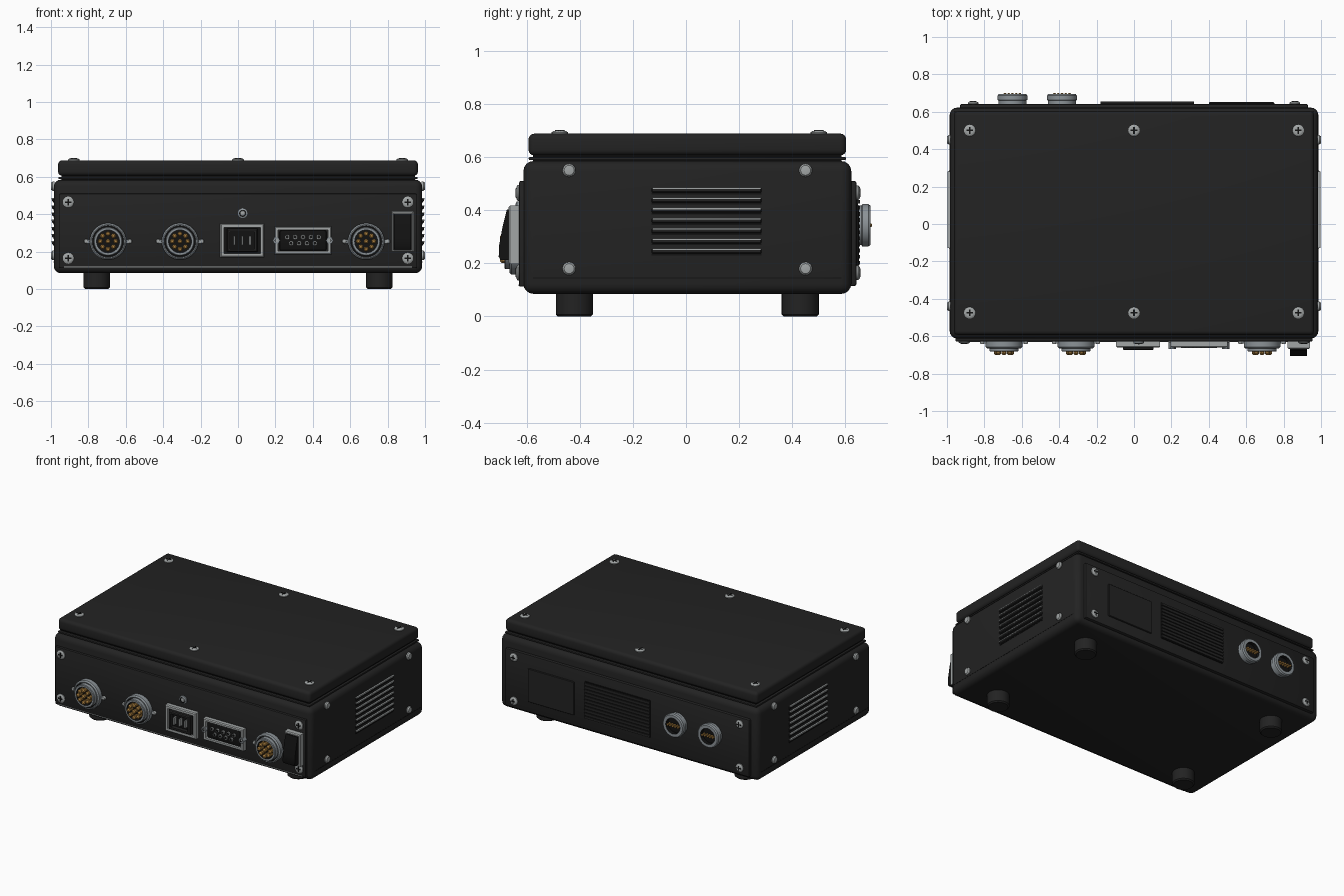
import bpy, bmesh, math
from mathutils import Vector

if "Cube" in bpy.data.objects:
    bpy.data.objects.remove(bpy.data.objects["Cube"])


def material(name, r, g, b):
    m = bpy.data.materials.new(name)
    m.diffuse_color = (r, g, b, 1)
    m.use_nodes = True
    m.node_tree.nodes["Principled BSDF"].inputs["Base Color"].default_value = m.diffuse_color
    return m


CASE = material("case black", 0.0165, 0.0165, 0.0165)
DARK = material("deep black", 0.006, 0.006, 0.006)
STEEL = material("steel grey", 0.36, 0.38, 0.38)
SHELL = material("connector grey", 0.26, 0.29, 0.31)
GOLD = material("gold", 0.42, 0.22, 0.05)
FRONT, BACK, UP = Vector((0, -1, 0)), Vector((0, 1, 0)), Vector((0, 0, 1))


def finish(name, bm, mats, smooth=True):
    bmesh.ops.recalc_face_normals(bm, faces=bm.faces)
    me = bpy.data.meshes.new(name)
    bm.to_mesh(me)
    bm.free()
    for m in mats:
        me.materials.append(m)
    ob = bpy.data.objects.new(name, me)
    bpy.context.collection.objects.link(ob)
    if smooth:
        bpy.ops.object.select_all(action='DESELECT')
        ob.select_set(True)
        bpy.context.view_layer.objects.active = ob
        bpy.ops.object.shade_smooth_by_angle(angle=math.radians(35))
    return ob


def box(name, x, y, z, mat, bevel=0, segs=3):
    bm = bmesh.new()
    bmesh.ops.create_cube(bm, size=1)
    for v in bm.verts:
        for i, (a, b) in enumerate((x, y, z)):
            v.co[i] = a if v.co[i] < 0 else b
    if bevel:
        bmesh.ops.bevel(bm, geom=bm.edges[:], offset=bevel, segments=segs,
                        profile=0.5, affect='EDGES')
    return finish(name, bm, [mat], bool(bevel))


def lathe(name, pos, axis, profile, segs=24):
    """Turned part: profile of (radius, height, material of the band that follows)."""
    bm = bmesh.new()
    q = Vector(axis).to_track_quat('Z', 'Y')
    mats, rings = [], []
    for r, h, m in profile:
        if m not in mats:
            mats.append(m)
        n = segs if r > 0 else 1
        rings.append([bm.verts.new(Vector(pos) + q @ Vector((
            r * math.cos(2 * math.pi * i / segs), r * math.sin(2 * math.pi * i / segs), h)))
            for i in range(n)])
    for k, (a, b) in enumerate(zip(rings, rings[1:])):
        for i in range(segs):
            j = (i + 1) % segs
            low = [a[0]] if len(a) == 1 else [a[i], a[j]]
            high = [b[0]] if len(b) == 1 else [b[j], b[i]]
            bm.faces.new(low + high).material_index = mats.index(profile[k][2])
    return finish(name, bm, mats)


def frame(name, x, z, y0, y1, w, mat):
    """Rectangular bezel on the front panel, with an open middle."""
    bm = bmesh.new()
    loops = []
    for inset, y in ((0, y0), (0, y1 + 0.006), (0.006, y1), (w, y1), (w, y0)):
        loops.append([bm.verts.new((px, y, pz)) for px, pz in (
            (x[0] + inset, z[0] + inset), (x[1] - inset, z[0] + inset),
            (x[1] - inset, z[1] - inset), (x[0] + inset, z[1] - inset))])
    for a, b in zip(loops, loops[1:]):
        for i in range(4):
            j = (i + 1) % 4
            bm.faces.new((a[i], a[j], b[j], b[i]))
    return finish(name, bm, [mat], False)


def screw(name, pos, axis, r, h, cross=True):
    lathe(name, pos, axis, [(r, 0, STEEL), (r, h * 0.5, STEEL), (r * 0.75, h * 0.95, STEEL),
                            (r * 0.6, h, STEEL), (0, h, STEEL)], 16)
    if cross:
        n = Vector(axis)
        u = Vector((1, 0, 0))
        for a, b in ((u, n.cross(u)), (n.cross(u), u)):
            half = a * r * 0.58 + b * r * 0.13
            c = Vector(pos) + n * h
            lo, hi = c - half - n * 0.003, c + half + n * 0.002
            box(name + "_slot", *[sorted((lo[i], hi[i])) for i in range(3)], DARK)


# Case: lower body, seam ring and lid
box("lower_body", (-0.985, 0.985), (-0.612, 0.622), (0.085, 0.585), CASE, 0.038, 4)
box("seam_neck", (-0.945, 0.945), (-0.575, 0.585), (0.55, 0.64), DARK)
box("seam_ring", (-0.96, 0.96), (-0.592, 0.602), (0.588, 0.6), CASE, 0.004, 2)
box("lid", (-0.962, 0.962), (-0.593, 0.603), (0.606, 0.688), CASE, 0.022, 4)
box("front_panel", (-0.955, 0.955), (-0.628, -0.58), (0.112, 0.51), CASE, 0.006, 2)
box("front_panel_trim", (-0.93, 0.93), (-0.631, -0.62), (0.115, 0.121), STEEL)
box("back_panel", (-0.93, 0.93), (0.6, 0.642), (0.115, 0.51), CASE, 0.008, 2)

# Feet
for x in (-0.755, 0.755):
    for y in (-0.42, 0.43):
        lathe("foot", (x, y, 0), UP, [(0, 0, CASE), (0.062, 0, CASE), (0.07, 0.008, CASE),
                                      (0.07, 0.1, CASE)], 32)

# Screws on lid, front, back and sides
for x in (-0.878, 0, 0.878):
    for y in (-0.475, 0.5):
        screw("lid_screw", (x, y, 0.687), UP, 0.031, 0.012)
for z in (0.165, 0.465):
    for s in (-1, 1):
        screw("front_screw", (s * 0.907, -0.627, z), FRONT, 0.03, 0.012)
        screw("back_screw", (s * 0.86, 0.641, z), BACK, 0.028, 0.014)
for s in (-1, 1):
    for y in (-0.44, 0.45):
        for z in (0.18, 0.55):
            screw("side_screw", (s * 0.982, y, z), (s, 0, 0), 0.025, 0.018, False)
    # Side groove and louvres with bright upper lips
    box("side_groove", sorted((s * 0.98, s * 0.986)), (-0.575, 0.585), (0.143, 0.147), DARK)
    for i in range(7):
        z = 0.25 + i * 0.0383
        box("louvre", sorted((s * 0.97, s * 0.994)), (-0.13, 0.285), (z - 0.013, z + 0.004),
            CASE, 0.004, 1)
        box("louvre_lip", sorted((s * 0.97, s * 0.996)), (-0.127, 0.282), (z, z + 0.006), STEEL)
        box("louvre_gap", sorted((s * 0.97, s * 0.987)), (-0.13, 0.285), (z - 0.02, z - 0.013), DARK)

# Front round connectors
for x in (-0.695, -0.31, 0.685):
    c = Vector((x, -0.625, 0.255))
    lathe("round_connector", c, FRONT, [
        (0.098, 0, SHELL), (0.098, 0.032, SHELL), (0.09, 0.04, SHELL), (0.084, 0.04, DARK),
        (0.084, 0.025, DARK), (0.077, 0.025, SHELL), (0.077, 0.054, SHELL),
        (0.073, 0.058, SHELL), (0.061, 0.058, DARK), (0.061, 0.03, DARK), (0, 0.03, DARK)], 40)
    for i in range(9):
        a, r = (i * math.pi / 4, 0.041) if i < 8 else (0, 0)
        p = c + Vector((r * math.cos(a), 0, r * math.sin(a)))
        lathe("contact_pin", p, FRONT, [(0.013, 0.028, GOLD), (0.013, 0.068, GOLD),
                                        (0.007, 0.075, GOLD), (0, 0.075, GOLD)], 10)
    for s in (-1, 1):
        box("connector_ear", sorted((x + s * 0.09, x + s * 0.112)), (-0.64, -0.62),
            (0.245, 0.265), SHELL)
        screw("ear_screw", (x + s * 0.116, -0.626, 0.255), FRONT, 0.013, 0.016, False)

# Indicator lamp
lathe("indicator_lamp", (0.025, -0.625, 0.405), FRONT, [
    (0.028, 0, SHELL), (0.028, 0.012, SHELL), (0.019, 0.016, DARK), (0.019, 0.008, DARK),
    (0.015, 0.008, STEEL), (0.013, 0.015, STEEL), (0, 0.019, STEEL)], 20)

# Power inlet
frame("inlet_bezel", (-0.095, 0.14), (0.17, 0.35), -0.625, -0.66, 0.021, STEEL)
box("inlet_back", (-0.08, 0.125), (-0.646, -0.62), (0.185, 0.335), DARK)
frame("inlet_collar", (-0.06, 0.105), (0.197, 0.323), -0.64, -0.674, 0.017, CASE)
for x in (-0.02, 0.0225, 0.065):
    box("inlet_prong", (x - 0.005, x + 0.005), (-0.672, -0.64), (0.235, 0.285), STEEL)

# Nine-pin data port
frame("data_port_bezel", (0.195, 0.5), (0.185, 0.335), -0.625, -0.66, 0.018, STEEL)
box("data_port_body", (0.222, 0.473), (-0.655, -0.62), (0.205, 0.315), DARK, 0.01, 2)
for n, z in ((5, 0.278), (4, 0.245)):
    for i in range(n):
        lathe("data_pin", (0.3475 + (i - (n - 1) / 2) * 0.042, -0.65, z), FRONT, [
            (0.013, 0, STEEL), (0.013, 0.014, STEEL), (0.008, 0.014, DARK),
            (0.008, 0.008, DARK), (0, 0.008, DARK)], 12)
for x in (0.205, 0.49):
    lathe("jack_post", (x, -0.63, 0.26), FRONT, [
        (0.02, 0, SHELL), (0.02, 0.038, SHELL), (0.01, 0.038, DARK), (0.01, 0.03, DARK),
        (0, 0.03, DARK)], 6)

# Rocker switch: bezel and tilted rocker extruded from a side profile
frame("rocker_bezel", (0.82, 0.94), (0.198, 0.417), -0.625, -0.668, 0.012, STEEL)
bm = bmesh.new()
side = [(-0.62, 0.212), (-0.698, 0.212), (-0.705, 0.225), (-0.703, 0.27), (-0.69, 0.34),
        (-0.674, 0.403), (-0.62, 0.403)]
face = bm.faces.new([bm.verts.new((0.834, y, z)) for y, z in side])
ext = bmesh.ops.extrude_face_region(bm, geom=[face])["geom"]
bmesh.ops.translate(bm, vec=(0.092, 0, 0), verts=[g for g in ext if isinstance(g, bmesh.types.BMVert)])
finish("rocker", bm, [DARK])

# Back connectors
for x in (-0.65, -0.385):
    c = Vector((x, 0.638, 0.343))
    lathe("back_connector", c, BACK, [
        (0.074, 0, SHELL), (0.074, 0.022, SHELL), (0.08, 0.026, SHELL), (0.08, 0.048, SHELL),
        (0.074, 0.056, SHELL), (0.054, 0.056, DARK), (0.054, 0.03, DARK), (0, 0.03, DARK)], 40)
    for i in range(5):
        lathe("back_pin", c + Vector(((i - 2) * 0.02, 0, 0)), BACK, [
            (0.007, 0.03, GOLD), (0.007, 0.06, GOLD), (0, 0.063, GOLD)], 8)

# Back cover plate and ventilation grille
box("back_cover_plate", (0.4, 0.75), (0.64, 0.651), (0.19, 0.42), CASE, 0.003, 1)
box("back_grille", (-0.18, 0.32), (0.64, 0.648), (0.19, 0.445), DARK)
for i in range(11):
    z = 0.195 + i * 0.023
    box("grille_bar", (-0.18, 0.32), (0.64, 0.654), (z, z + 0.014), CASE)
